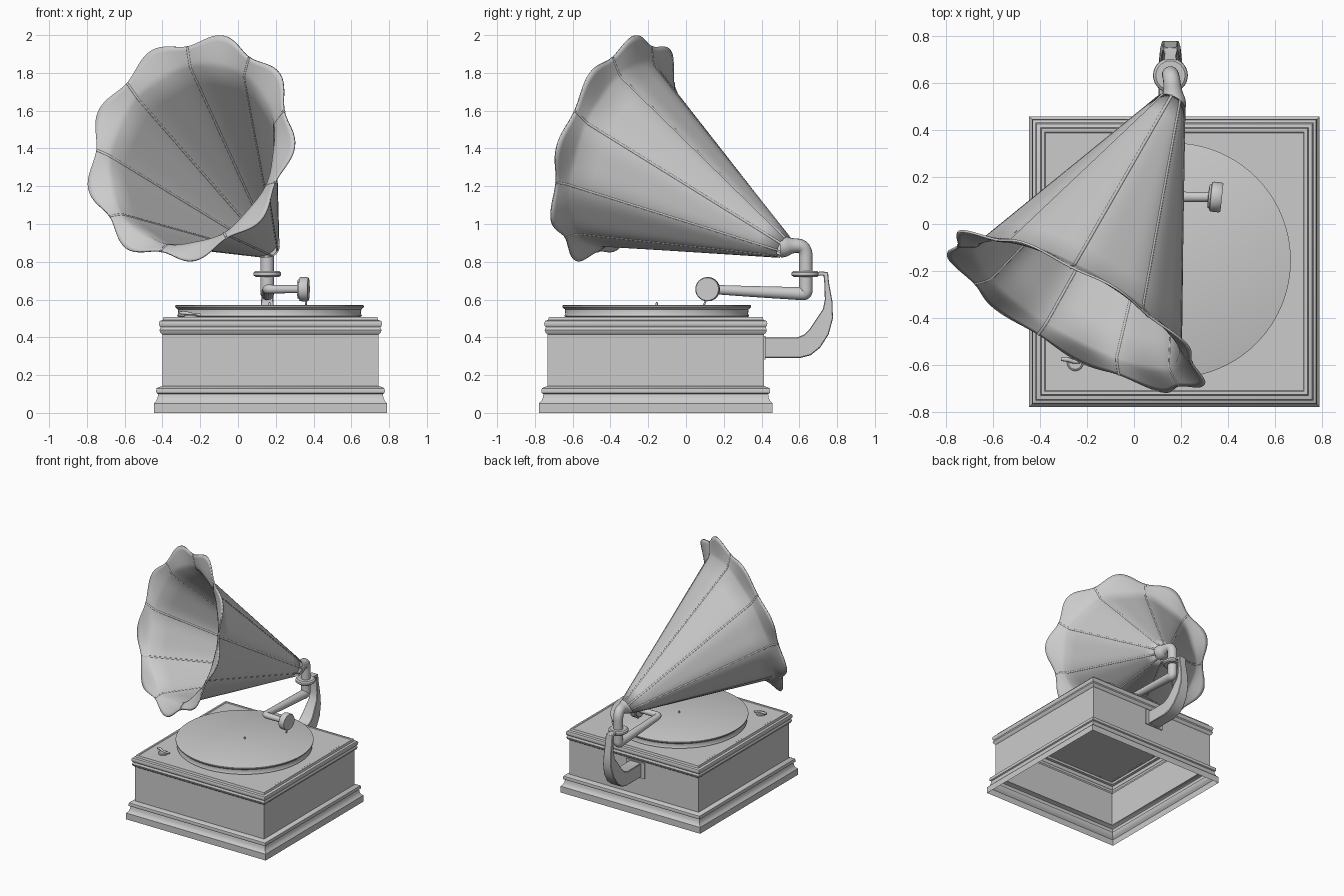
import bpy, bmesh, math
from mathutils import Vector

if "Cube" in bpy.data.objects:
    bpy.data.objects.remove(bpy.data.objects["Cube"])

CX, CY = 0.172, -0.16      # cabinet centre
PX = 0.155                 # arm pivot x


def finish(name, bm, angle=35, smooth=True):
    bmesh.ops.recalc_face_normals(bm, faces=bm.faces)
    me = bpy.data.meshes.new(name)
    bm.to_mesh(me)
    bm.free()
    ob = bpy.data.objects.new(name, me)
    bpy.context.collection.objects.link(ob)
    bpy.ops.object.select_all(action='DESELECT')
    ob.select_set(True)
    bpy.context.view_layer.objects.active = ob
    if smooth:
        bpy.ops.object.shade_smooth_by_angle(angle=math.radians(angle))
    return ob


def loft(name, rings, caps=(True, True), closed=True, angle=35):
    bm = bmesh.new()
    vs = [[bm.verts.new(p) for p in ring] for ring in rings]
    n = len(vs[0])
    for a, b in zip(vs, vs[1:]):
        for i in range(n if closed else n - 1):
            j = (i + 1) % n
            bm.faces.new((a[i], a[j], b[j], b[i]))
    for use, ring in zip(caps, (vs[0], vs[-1])):
        if use:
            bm.faces.new(ring)
    return finish(name, bm, angle)


def lathe(name, profile, loc, seg=64):
    rings = [[(loc[0] + r * math.cos(2 * math.pi * i / seg),
               loc[1] + r * math.sin(2 * math.pi * i / seg), loc[2] + z)
              for i in range(seg)] for r, z in profile]
    return loft(name, rings)


def tube(name, pts, radius, kind='NURBS', res=6):
    cu = bpy.data.curves.new(name, 'CURVE')
    cu.dimensions = '3D'
    cu.bevel_depth = radius
    cu.bevel_resolution = res
    cu.use_fill_caps = True
    sp = cu.splines.new(kind)
    sp.points.add(len(pts) - 1)
    for p, c in zip(sp.points, pts):
        p.co = (*c[:3], 1)
        p.radius = c[3] if len(c) > 3 else 1
    if kind == 'NURBS':
        sp.order_u = 3
        sp.use_endpoint_u = True
        sp.resolution_u = 8
    ob = bpy.data.objects.new(name, cu)
    bpy.context.collection.objects.link(ob)
    return ob


# Cabinet: square moulded profile, open underneath
cab = [(.618, 0), (.618, .05), (.605, .063), (.598, .08), (.595, .1), (.604, .105),
       (.606, .117), (.603, .13), (.592, .136), (.572, .142), (.572, .415), (.583, .424),
       (.588, .438), (.582, .454), (.588, .46), (.591, .474), (.586, .487), (.57, .492),
       (.566, .508), (.552, .508), (.548, .505)]
loft("cabinet", [[(CX + sx * h, CY + sy * h, z) for sx, sy in
                  ((-1, -1), (1, -1), (1, 1), (-1, 1))] for h, z in cab],
     caps=(False, True))

# Turntable platter and spindle
lathe("platter", [(.48, .508), (.49, .513), (.484, .525), (.486, .548), (.5, .56),
                  (.5, .568), (.495, .57)], (.167, -.155, 0), 96)
lathe("spindle", [(.006, .565), (.006, .58), (.003, .586)], (.167, -.155, 0), 12)

# Speed lever
lathe("lever_dial", [(.035, .505), (.035, .515), (.028, .52)], (-.25, -.59, 0), 24)
tube("lever_handle", [(-.31, -.575, .53, .8), (-.28, -.575, .53, 1.2),
                      (-.25, -.59, .522, .8), (-.2, -.58, .518, .8)], .009)

# Bracket: swept rectangular section (outer yz, inner yz, half width)
sections = [((.40, .29), (.40, .40), .05), ((.60, .29), (.59, .40), .05),
            ((.66, .305), (.625, .415), .05), ((.71, .345), (.655, .445), .048),
            ((.755, .415), (.685, .49), .043), ((.778, .50), (.725, .55), .036),
            ((.775, .59), (.735, .60), .032), ((.757, .69), (.732, .69), .03),
            ((.752, .746), (.728, .728), .03), ((.72, .748), (.71, .728), .024),
            ((.68, .746), (.68, .728), .03)]
br = loft("bracket", [[(PX - w, *o), (PX + w, *o), (PX + w, *i), (PX - w, *i)]
                      for o, i, w in sections])
bv = br.modifiers.new("bevel", 'BEVEL')
bv.width = .004
bv.limit_method = 'ANGLE'
bm = bmesh.new()
bmesh.ops.create_cube(bm, size=1)
for v in bm.verts:
    v.co = (PX + v.co.x * .16, .413 + v.co.y * .015, .345 + v.co.z * .125)
finish("bracket_plate", bm, smooth=False)

# Pivot collar
lathe("pivot_collar", [(.03, .72), (.062, .72), (.072, .728), (.074, .736), (.072, .744),
                       (.062, .752), (.03, .752)], (PX, .632, 0), 40)

# Horn neck and tone arm in one bent pipe
tube("tone_arm", [(.162, .505, .882, 1.65), (.165, .53, .882, 1.6), (.165, .56, .885, 1.1),
                  (.16, .615, .885, 1), (PX, .635, .85, 1), (PX, .635, .8, 1),
                  (PX, .635, .72, 1), (PX, .635, .67, 1), (PX, .635, .63, 1),
                  (PX, .595, .632, .95), (PX, .5, .636, .9), (PX, .3, .645, .78),
                  (PX, .17, .652, .7), (PX, .12, .655, .68), (.19, .115, .655, .65),
                  (.25, .115, .655, .6), (.33, .115, .655, .6)], .036)

# Sound box disc at the end of the arm
sb = lathe("sound_box", [(.03, -.032), (.05, -.03), (.052, -.022), (.062, -.02), (.064, -.012),
                         (.064, .02), (.06, .027), (.05, .027)], (0, 0, 0), 40)
sb.rotation_euler = (0, math.pi / 2, math.radians(-6))
sb.location = (.347, .115, .655)
tube("needle", [(.36, .113, .61), (.36, .095, .572)], .005, 'POLY', 2)

# Horn: straight cone from throat to crease, then a scalloped flare
LOBES, SEG, TIP = 9, 144, math.radians(81)


def ring_point(c, n, r, a):
    n = Vector(n).normalized()
    u = Vector((-n.y, n.x, 0)).normalized()
    v = u.cross(n)
    if v.z < 0:
        v = -v
    return Vector(c) + r * (u * math.cos(a) + v * math.sin(a))


MOUTH = (-.474, -.834, .28)


def horn_point(s, a):
    wave = math.cos(LOBES * (a - TIP))
    if s <= 1:
        p = ring_point((.158, .515, .88), (-.395, -.84, .48), .058, a)
        q = ring_point((-.235, -.335, 1.36), MOUTH, .492 - .006 * wave, a)
        return p.lerp(q, s)
    t = s - 1
    c = Vector((-.235, -.335, 1.36)).lerp(Vector((-.25, -.375, 1.4)), t ** .8)
    return ring_point(c, MOUTH, .492 + .11 * t + (.034 * t - .006) * wave, a)


stations = [i / 10 for i in range(11)] + [1.2, 1.4, 1.6, 1.8, 2]
horn = loft("horn", [[horn_point(s, TIP + 2 * math.pi * i / SEG) for i in range(SEG)]
                     for s in stations], caps=(False, False), angle=50)
so = horn.modifiers.new("thickness", 'SOLIDIFY')
so.thickness = .01
so.offset = 0

# Raised seams between the horn panels
for k in range(LOBES):
    a = TIP + 2 * math.pi * (k + .5) / LOBES
    tube(f"horn_seam_{k + 1}", [horn_point(s, a) for s in stations], .008, 'POLY', 2)
